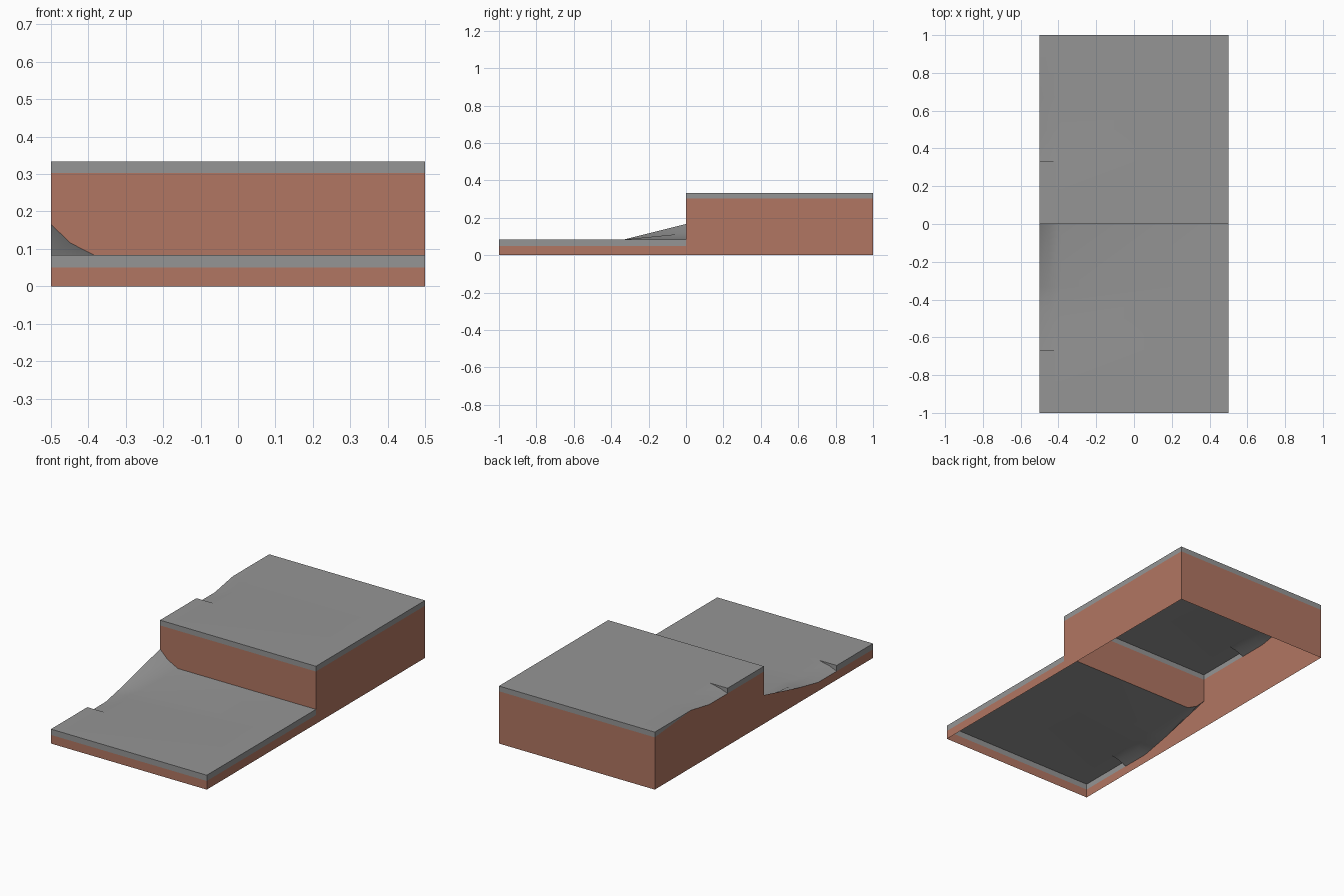
import bpy, bmesh, math

if "Cube" in bpy.data.objects:
    bpy.data.objects.remove(bpy.data.objects["Cube"])

def material(name, rgb):
    m = bpy.data.materials.new(name)
    m.diffuse_color = (*rgb, 1)
    m.use_nodes = True
    m.node_tree.nodes["Principled BSDF"].inputs["Base Color"].default_value = m.diffuse_color
    return m

GREY = material("grey paving", (0.30, 0.30, 0.30))
BRICK = material("brick red", (0.44, 0.18, 0.122))

def sheet(name, rows, mat):
    """Skin consecutive rows of points with quads, dropping collapsed faces."""
    bm = bmesh.new()
    grid = [[bm.verts.new(p) for p in row] for row in rows]
    for a, b in zip(grid, grid[1:]):
        for i in range(len(a) - 1):
            bm.faces.new((a[i], a[i + 1], b[i + 1], b[i]))
    bmesh.ops.remove_doubles(bm, verts=bm.verts, dist=1e-4)
    bmesh.ops.dissolve_degenerate(bm, edges=bm.edges, dist=1e-4)
    me = bpy.data.meshes.new(name)
    bm.to_mesh(me)
    bm.free()
    me.materials.append(mat)
    ob = bpy.data.objects.new(name, me)
    bpy.context.collection.objects.link(ob)
    bpy.ops.object.select_all(action='DESELECT')
    ob.select_set(True)
    bpy.context.view_layer.objects.active = ob
    bpy.ops.object.shade_smooth_by_angle(angle=math.radians(50))
    return ob

# Wear fades out from the left edge: (x, share of the edge offset)
COLUMNS = [(-0.5, 1), (-0.45, 0.4), (-0.385, 0), (0.5, 0)]
T = 1 / 3

def top_row(y, offset, z):
    return [(x, y, z + offset * w) for x, w in COLUMNS]

# Left edge stations: (y, height offset of the paving, height of the brick)
LOW, HIGH = 0.0835, 0.3335
low_edge = [(-1, 0, 0.05), (-2 * T, 0, 0.05), (-2 * T, -0.0335, 0.05),
            (-0.5, -0.0335, 0.05), (-T, 0, LOW), (0, 0.083, LOW + 0.083)]
high_edge = [(0, 0, 0.303), (T, 0, 0.303), (T, -0.0305, 0.303),
             (0.5, -0.0305, 0.303), (2 * T, 0, HIGH), (1, 0, 0.303)]

def step(name, edge, z, brick_z, right_first):
    # Worn paving surface
    sheet(name + "_paving", [top_row(y, o, z) for y, o, _ in edge], GREY)
    # Walls run anticlockwise as (x, y, brick height, paving height)
    left = [(-0.5, y, b, z + o) for y, o, b in reversed(edge)]
    right = [(0.5, edge[0][0], brick_z, z), (0.5, edge[-1][0], brick_z, z)]
    path = right + left if right_first else left + right
    sheet(name + "_brick_wall", [[(x, y, 0) for x, y, b, t in path],
                                 [(x, y, b) for x, y, b, t in path]], BRICK)
    sheet(name + "_paving_rim", [[(x, y, b) for x, y, b, t in path],
                                 [(x, y, t) for x, y, b, t in path]], GREY)

step("lower_step", low_edge, LOW, 0.05, False)
step("upper_step", high_edge, HIGH, 0.303, True)

# Riser between the steps, standing on the worn lower paving
foot = top_row(0, 0.083, LOW)
sheet("riser_brick", [foot, [(x, 0, 0.303) for x, _ in COLUMNS]], BRICK)
sheet("riser_rim", [[(x, 0, z) for x in (-0.5, 0.5)] for z in (0.303, HIGH)], GREY)
